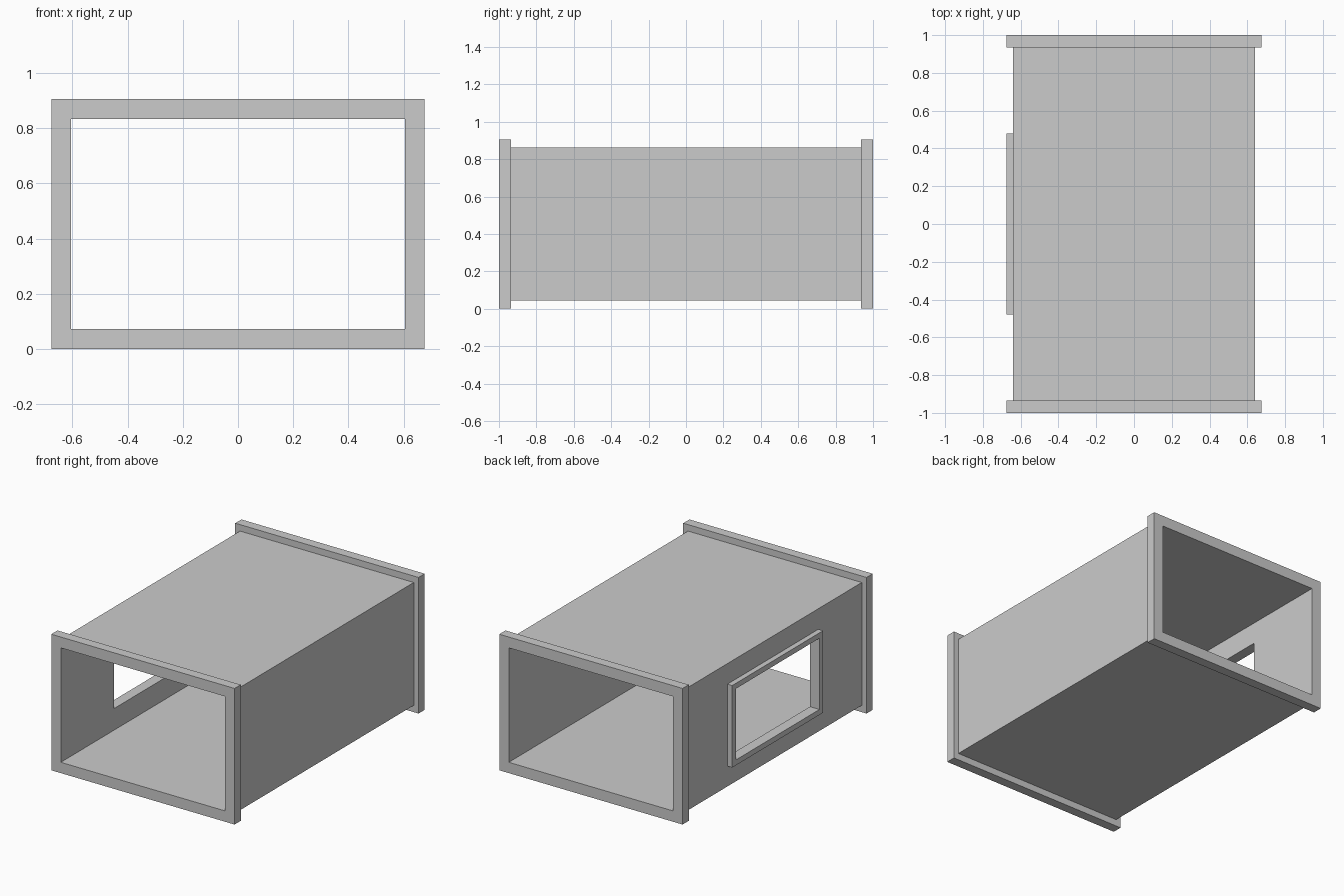
import bpy, bmesh
from mathutils import Vector

if "Cube" in bpy.data.objects:
    bpy.data.objects.remove(bpy.data.objects["Cube"])


def add_object(name, bm):
    bmesh.ops.recalc_face_normals(bm, faces=bm.faces[:])
    mesh = bpy.data.meshes.new(name)
    bm.to_mesh(mesh)
    bm.free()
    ob = bpy.data.objects.new(name, mesh)
    bpy.context.collection.objects.link(ob)
    return ob


def ring(name, axis, span, u, z, u_in, z_in):
    """Hollow rectangular frame, extruded over span along 'x' or 'y'."""
    bm = bmesh.new()

    def loop(d, a, b):
        pts = [(a[0], b[0]), (a[1], b[0]), (a[1], b[1]), (a[0], b[1])]
        return [bm.verts.new((d, p, q) if axis == 'x' else (p, d, q)) for p, q in pts]

    # outer start, outer end, inner end, inner start
    loops = [loop(span[0], u, z), loop(span[1], u, z),
             loop(span[1], u_in, z_in), loop(span[0], u_in, z_in)]
    for i in range(4):
        a, b = loops[i], loops[(i + 1) % 4]
        for k in range(4):
            n = (k + 1) % 4
            bm.faces.new((a[k], a[n], b[n], b[k]))
    return add_object(name, bm)


def box(name, lo, hi):
    lo, hi = Vector(lo), Vector(hi)
    bm = bmesh.new()
    bmesh.ops.create_cube(bm, size=1)
    bmesh.ops.scale(bm, vec=hi - lo, verts=bm.verts)
    bmesh.ops.translate(bm, vec=(lo + hi) / 2, verts=bm.verts)
    return add_object(name, bm)


# Shared inner section of the duct and its flanges
IN_X, IN_Z = (-0.605, 0.605), (0.072, 0.834)
OPEN_Y, OPEN_Z = (-0.44, 0.44), (0.216, 0.69)

# Duct body
duct = ring("duct_body", 'y', (-0.935, 0.935), (-0.64, 0.64), (0.045, 0.863), IN_X, IN_Z)

# End flanges
for name, span in (("front_flange", (-1, -0.935)), ("back_flange", (0.935, 1))):
    ring(name, 'y', span, (-0.675, 0.675), (0, 0.906), IN_X, IN_Z)

# Side opening cut through the left wall
cutter = box("side_opening_cutter", (-0.8, OPEN_Y[0], OPEN_Z[0]), (-0.5, OPEN_Y[1], OPEN_Z[1]))
cutter.hide_render = True
cutter.display_type = 'WIRE'
cut = duct.modifiers.new("side_opening", 'BOOLEAN')
cut.operation = 'DIFFERENCE'
cut.solver = 'EXACT'
cut.object = cutter

# Raised rim around the side opening
ring("side_opening_rim", 'x', (-0.675, -0.64), (-0.478, 0.478), (0.18, 0.726), OPEN_Y, OPEN_Z)
